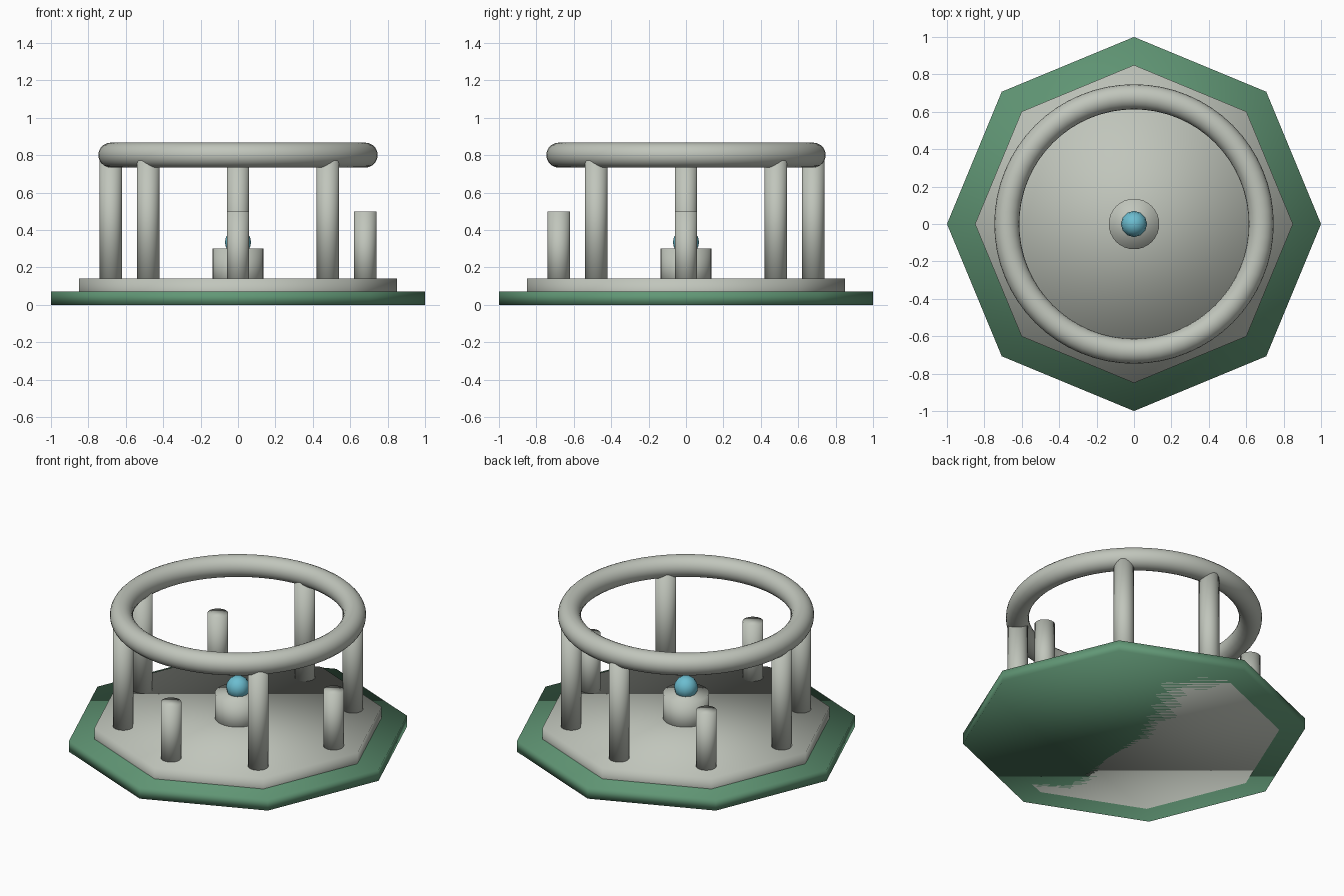
import bpy
from math import radians, cos, sin

if "Cube" in bpy.data.objects:
    bpy.data.objects.remove(bpy.data.objects["Cube"], do_unlink=True)


def make_material(name, rgb):
    mat = bpy.data.materials.new(name)
    mat.use_nodes = True
    mat.diffuse_color = (*rgb, 1)
    mat.node_tree.nodes["Principled BSDF"].inputs["Base Color"].default_value = (*rgb, 1)
    return mat


STONE = make_material("pale stone", (0.53, 0.56, 0.50))
GRASS = make_material("grass green", (0.12, 0.31, 0.18))
BLUE = make_material("sky blue", (0.15, 0.51, 0.63))


def finish(name, mat):
    """Name, colour and smooth the object just added."""
    obj = bpy.context.object
    obj.name = name
    obj.data.materials.append(mat)
    bpy.ops.object.shade_smooth()
    return obj


def cylinder(name, mat, radius, bottom, top, sides=32, x=0, y=0):
    bpy.ops.mesh.primitive_cylinder_add(
        vertices=sides, radius=radius, depth=top - bottom,
        location=(x, y, (top + bottom) / 2))
    return finish(name, mat)


# Octagonal ground and stone floor
cylinder("ground", GRASS, 1, 0, 0.07, sides=8)
cylinder("floor", STONE, 0.85, 0, 0.14, sides=8)

# Pedestal with the orb on top
cylinder("pedestal", STONE, 0.135, 0.07, 0.30)
bpy.ops.mesh.primitive_uv_sphere_add(segments=12, ring_count=8, radius=0.07, location=(0, 0, 0.335))
finish("orb", BLUE)

# Ring of eight pillars, three of them broken short
RING_RADIUS = 0.68
BROKEN = (0, 135, 270)
for angle in range(0, 360, 45):
    a = radians(angle)
    broken = angle in BROKEN
    cylinder(f"{'broken' if broken else 'tall'}_pillar_{angle}", STONE, 0.06,
             0.07, 0.50 if broken else 0.80,
             x=RING_RADIUS * cos(a), y=RING_RADIUS * sin(a))

# Round lintel resting on the tall pillars
bpy.ops.mesh.primitive_torus_add(
    major_radius=RING_RADIUS, minor_radius=0.067,
    major_segments=64, minor_segments=20, location=(0, 0, 0.80))
finish("top_ring", STONE)
